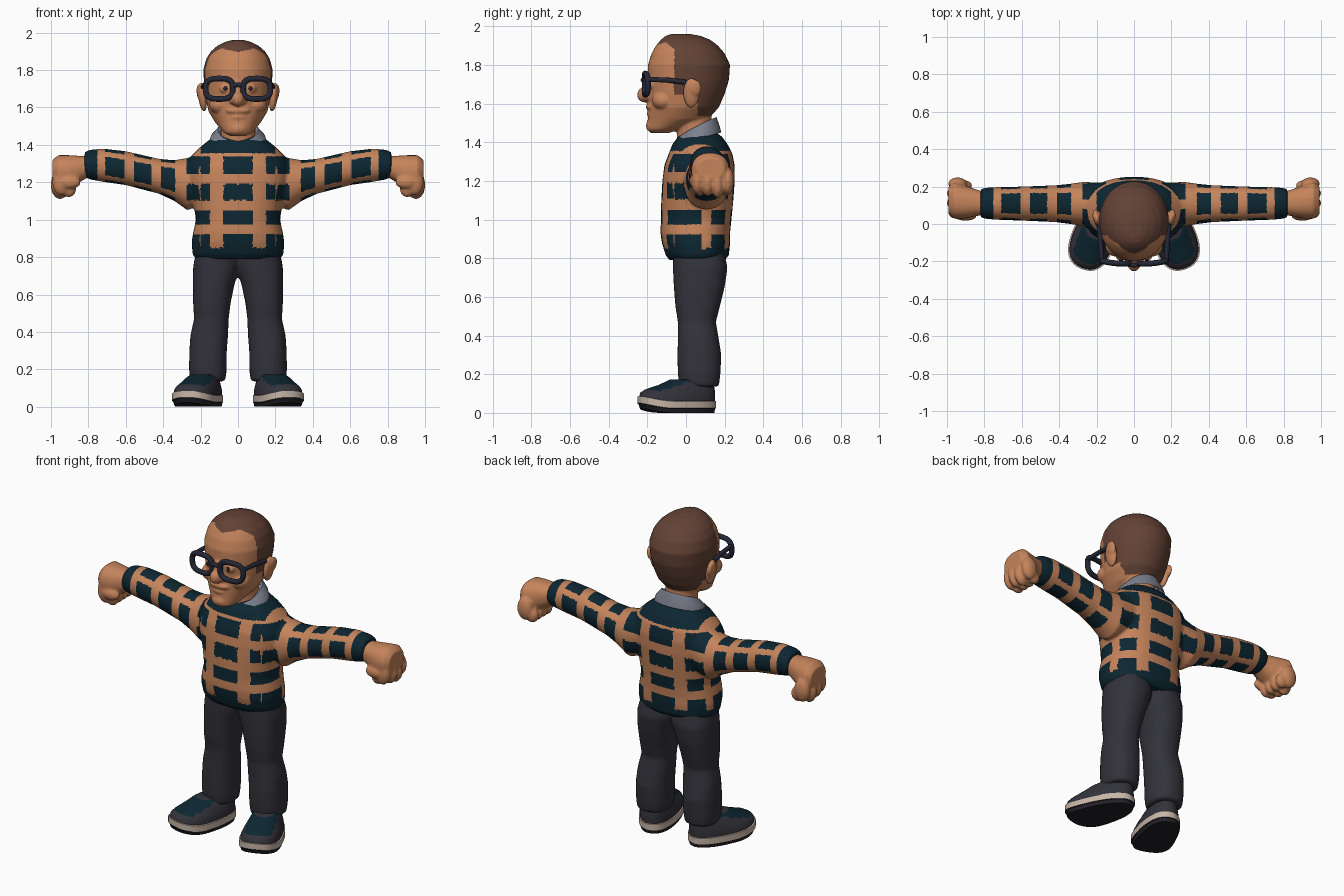
import bpy, bmesh, math
from mathutils import Vector, Matrix

if "Cube" in bpy.data.objects:
    bpy.data.objects.remove(bpy.data.objects["Cube"])


def material(name, rgb):
    m = bpy.data.materials.new(name)
    m.diffuse_color = (*rgb, 1)
    m.use_nodes = True
    m.node_tree.nodes["Principled BSDF"].inputs["Base Color"].default_value = m.diffuse_color
    return m


SKIN = material("tan", (0.56, 0.23, 0.105))
HAIR = material("brown", (0.125, 0.055, 0.036))
TEAL = material("dark teal", (0.004, 0.02, 0.032))
CLOTH = material("charcoal", (0.032, 0.032, 0.042))
GREY = material("collar grey", (0.2, 0.215, 0.27))
CREAM = material("cream", (0.58, 0.47, 0.39))
SOLE = material("sole black", (0.015, 0.015, 0.02))
FRAME = material("frame navy", (0.018, 0.02, 0.036))


def loft(bm, rings, axis="z", side=1, n=40, power=2.3):
    """Closed skin through superellipse rings (t, u0, u1, v0, v1) along an axis."""
    loops = []
    for t, u0, u1, v0, v1 in rings:
        loop = []
        for i in range(n):
            a = 2 * math.pi * i / n
            c, s = math.cos(a), math.sin(a)
            u = (u0 + u1) / 2 + (u1 - u0) / 2 * math.copysign(abs(c) ** (2 / power), c)
            v = (v0 + v1) / 2 + (v1 - v0) / 2 * math.copysign(abs(s) ** (2 / power), s)
            p = (u, v, t) if axis == "z" else (t, u, v)
            loop.append(bm.verts.new((p[0] * side, p[1], p[2])))
        loops.append(loop)
    faces = [bm.faces.new(loops[0]), bm.faces.new(loops[-1])]
    for a, b in zip(loops, loops[1:]):
        for i in range(n):
            j = (i + 1) % n
            faces.append(bm.faces.new((a[i], a[j], b[j], b[i])))
    bmesh.ops.recalc_face_normals(bm, faces=faces)


def ball(bm, centre, radii, seg=24):
    mat = Matrix.Translation(centre) @ Matrix.Diagonal((*radii, 1))
    bmesh.ops.create_uvsphere(bm, u_segments=seg, v_segments=seg // 2, radius=1, matrix=mat)


def finish(name, bm, mats, rule=None):
    me = bpy.data.meshes.new(name)
    bm.to_mesh(me)
    bm.free()
    ob = bpy.data.objects.new(name, me)
    bpy.context.collection.objects.link(ob)
    paint(me, mats, rule)
    return ob


def paint(me, mats, rule):
    me.materials.clear()
    for m in mats:
        me.materials.append(m)
    for p in me.polygons:
        p.use_smooth = True
        p.material_index = rule(p.center) if rule else 0


def fuse(name, bm, mats, rule=None, voxel=0.01, smooth=4):
    """Blend overlapping solids into one skin, then colour it by rule."""
    ob = finish(name, bm, mats)
    r = ob.modifiers.new("blend", "REMESH")
    r.mode, r.voxel_size = "VOXEL", voxel
    s = ob.modifiers.new("soften", "SMOOTH")
    s.iterations, s.factor = smooth, 0.5
    deps = bpy.context.evaluated_depsgraph_get()
    me = bpy.data.meshes.new_from_object(ob.evaluated_get(deps))
    ob.modifiers.clear()
    ob.data = me
    paint(me, mats, rule)
    return ob


def tube(name, pts, r, cyclic=False):
    cu = bpy.data.curves.new(name, "CURVE")
    cu.dimensions, cu.bevel_depth, cu.bevel_resolution = "3D", r, 3
    cu.use_fill_caps = True
    sp = cu.splines.new("POLY")
    sp.points.add(len(pts) - 1)
    for q, p in zip(sp.points, pts):
        q.co = (*p, 1)
    sp.use_cyclic_u, sp.use_smooth = cyclic, True
    cu.materials.append(FRAME)
    bpy.context.collection.objects.link(bpy.data.objects.new(name, cu))


# Sweater: torso and sleeves with a check pattern
bm = bmesh.new()
torso = [(.79, .225, -.085, .2), (.815, .243, -.105, .222), (.88, .248, -.125, .228),
         (.93, .24, -.132, .228), (1.0, .225, -.13, .235), (1.1, .24, -.128, .245),
         (1.2, .27, -.122, .252), (1.28, .275, -.112, .252), (1.34, .25, -.09, .24),
         (1.39, .2, -.07, .215), (1.43, .15, -.04, .185), (1.455, .1, 0, .15)]
loft(bm, [(z, -w, w, a, b) for z, w, a, b in torso])
sleeve = [(.15, .0, .22, 1.1, 1.37), (.27, -.012, .225, 1.05, 1.33), (.34, 0, .215, 1.1, 1.318),
          (.42, .01, .207, 1.138, 1.325), (.6, .018, .2, 1.185, 1.366), (.72, .022, .198, 1.202, 1.38),
          (.79, .027, .194, 1.215, 1.374), (.82, .035, .187, 1.228, 1.362)]
for s in (1, -1):
    loft(bm, sleeve, "x", s, power=2.1)
ROWS = [(.835, .925), (.975, 1.05), (1.105, 1.19), (1.245, 1.34)]
BANDS = [(.335, .415), (.465, .555), (.605, .71)]


def within(v, spans):
    return any(a < v < b for a, b in spans)


def check(c):
    ax = abs(c.x)
    if c.z < .85 or ax > .755 or (c.z > 1.355 and ax < .2):
        return 1
    if ax > .31:
        mid = 1.225 + (ax - .4) * .2
        a = math.degrees(math.atan2(c.z - mid, c.y - .11)) % 90
        return int(within(ax, BANDS) and (a < 34 or a > 56))
    column = ax < .077 or .15 < ax < .275
    side_gap = ax > .2 and (.08 < c.y < .13 or c.y < -.06)
    return int(column and not side_gap and within(c.z, ROWS))


fuse("sweater", bm, [SKIN, TEAL], check, voxel=.0085, smooth=5)

# Trousers
bm = bmesh.new()
leg = [(.85, -.02, .22, -.07, .195), (.75, -.012, .24, -.068, .215), (.65, .02, .242, -.063, .2),
       (.55, .04, .24, -.055, .175), (.47, .05, .235, -.042, .155), (.38, .053, .255, -.042, .17),
       (.3, .06, .26, -.045, .183), (.2, .06, .262, -.042, .178), (.135, .068, .255, -.035, .17)]
for s in (1, -1):
    loft(bm, leg, "z", s)
fuse("trousers", bm, [CLOTH], voxel=.013)

# Fists
for s, label in ((1, "left"), (-1, "right")):
    bm = bmesh.new()
    loft(bm, [(.78, .05, .17, 1.24, 1.34), (.83, .045, .18, 1.21, 1.34), (.9, .03, .205, 1.165, 1.345),
              (.96, .028, .225, 1.16, 1.345), (.992, .055, .2, 1.21, 1.32)], "x", s)
    for i in range(4):
        ball(bm, (s * (.955 - .008 * abs(i - 1.5)), .06 + .052 * i, 1.2 - .01 * (i % 3)), (.05, .033, .07))
        ball(bm, (s * .905, .07 + .045 * i, 1.165), (.04, .028, .045))
    ball(bm, (s * .9, .045, 1.2), (.06, .028, .035))
    fuse(label + "_fist", bm, [SKIN], voxel=.008, smooth=3)

# Head with neck, nose, chin and painted hair
bm = bmesh.new()
skull = [(1.447, .04, -.18, -.09), (1.465, .075, -.203, -.04), (1.52, .122, -.197, .115),
         (1.58, .158, -.193, .17), (1.65, .173, -.195, .2), (1.72, .181, -.198, .222),
         (1.8, .186, -.197, .228), (1.86, .17, -.178, .2), (1.9, .145, -.155, .165),
         (1.93, .11, -.13, .125), (1.95, .07, -.105, .075), (1.96, .035, -.075, .02)]
loft(bm, [(z, -w, w, a, b) for z, w, a, b in skull], power=2.05)
loft(bm, [(1.36, -.095, .095, -.045, .14), (1.57, -.09, .09, -.05, .13)], power=2)
ball(bm, (0, -.215, 1.645), (.034, .038, .04))
ball(bm, (0, -.198, 1.69), (.022, .026, .05))
ball(bm, (0, -.182, 1.583), (.065, .026, .02))
ball(bm, (0, -.178, 1.548), (.045, .026, .014))
ball(bm, (0, -.172, 1.485), (.05, .036, .034))
for s in (1, -1):
    ball(bm, (s * .026, -.2, 1.638), (.02, .025, .022))
    ball(bm, (s * .095, -.115, 1.615), (.06, .06, .05))
    ball(bm, (s * .068, -.172, 1.7), (.03, .024, .026))


def hairline(c):
    if c.z > 1.83:
        front = -.06 - max(0, c.z - 1.88) * 1.2
        return int(c.y > front or c.z > 1.895 + abs(c.x) * .25)
    if c.y < .0:
        return int(c.y > -.06 and c.z > 1.645)
    return int(c.z > (1.6 if c.y < .06 else 1.535))


fuse("head", bm, [SKIN, HAIR], hairline, voxel=.0075, smooth=3)

# Ears and pupils
for s, label in ((1, "left"), (-1, "right")):
    bm = bmesh.new()
    ball(bm, (0, 0, 0), (.022, .042, .078))
    ball(bm, (s * .012, .016, .025), (.016, .036, .045))
    bm.transform(Matrix.Translation((s * .19, .028, 1.655)) @ Matrix.Rotation(s * .12, 4, "Y"))
    fuse(label + "_ear", bm, [SKIN], voxel=.006, smooth=2)
    bm = bmesh.new()
    ball(bm, (s * .068, -.194, 1.702), (.011, .006, .013), 16)
    finish(label + "_pupil", bm, [FRAME])

# Glasses
for s, label in ((1, "left"), (-1, "right")):
    rim = []
    for i in range(32):
        a = 2 * math.pi * i / 32
        c, d = math.cos(a), math.sin(a)
        x = .1 + .073 * math.copysign(abs(c) ** .7, c)
        rim.append((s * x, -.212 + 1.2 * max(0, x - .06) ** 2, 1.7 + .055 * math.copysign(abs(d) ** .7, d)))
    tube(label + "_rim", rim, .0155, True)
    tube(label + "_temple", [(s * .172, -.198, 1.725), (s * .178, -.1, 1.722), (s * .186, .0, 1.71)], .0135)
tube("glasses_bridge", [(-.035, -.212, 1.715), (0, -.222, 1.722), (.035, -.212, 1.715)], .013)

# Shirt collar: a tilted band, low at the front
bm = bmesh.new()
loops = []
for rx, ry, front, back in ((.155, .13, 1.355, 1.45), (.145, .122, 1.385, 1.485),
                            (.108, .105, 1.405, 1.53), (.093, .09, 1.395, 1.52)):
    loops.append([])
    for i in range(40):
        a = 2 * math.pi * i / 40
        k = (1 + math.sin(a)) / 2
        loops[-1].append(bm.verts.new((rx * math.cos(a), .052 + ry * math.sin(a),
                                       front + (back - front) * k ** .7)))
for a, b in zip(loops, loops[1:]):
    for i in range(40):
        bm.faces.new((a[i], a[(i + 1) % 40], b[(i + 1) % 40], b[i]))
finish("shirt_collar", bm, [GREY])

# Shoes: black tread, cream band, charcoal upper, teal tongue
shoe = [(0, .105, -.2, .195), (.022, .11, -.207, .2), (.024, .115, -.212, .205), (.06, .115, -.212, .205),
        (.062, .108, -.205, .2), (.085, .106, -.198, .2), (.105, .1, -.175, .2), (.122, .092, -.145, .198),
        (.14, .085, -.105, .195), (.16, .075, -.065, .19), (.172, .06, -.04, .17)]


def shoe_paint(c):
    if c.z < .0235:
        return 0
    if c.z < .061:
        return 1
    return 3 if c.z > .108 and c.y < .04 and abs(c.x) < .075 else 2


for s, label in ((1, "left"), (-1, "right")):
    bm = bmesh.new()
    loft(bm, [(z, -w, w, a, b) for z, w, a, b in shoe], n=56, power=2.4)
    ob = finish(label + "_shoe", bm, [SOLE, CREAM, CLOTH, TEAL], shoe_paint)
    for v in ob.data.vertices:
        v.co.x *= 1 - .8 * v.co.y
        v.co.z += .5 * max(0, -v.co.y - .05) ** 2 * 2
    ob.data.transform(Matrix.Translation((s * .205, -.042, 0)) @ Matrix.Rotation(s * math.radians(20), 4, "Z"))

# Smooth shading, with crisp edges kept
bpy.ops.object.select_all(action="DESELECT")
for ob in bpy.context.scene.objects:
    if ob.type == "MESH":
        ob.select_set(True)
        bpy.context.view_layer.objects.active = ob
bpy.ops.object.shade_smooth_by_angle(angle=math.radians(50))
